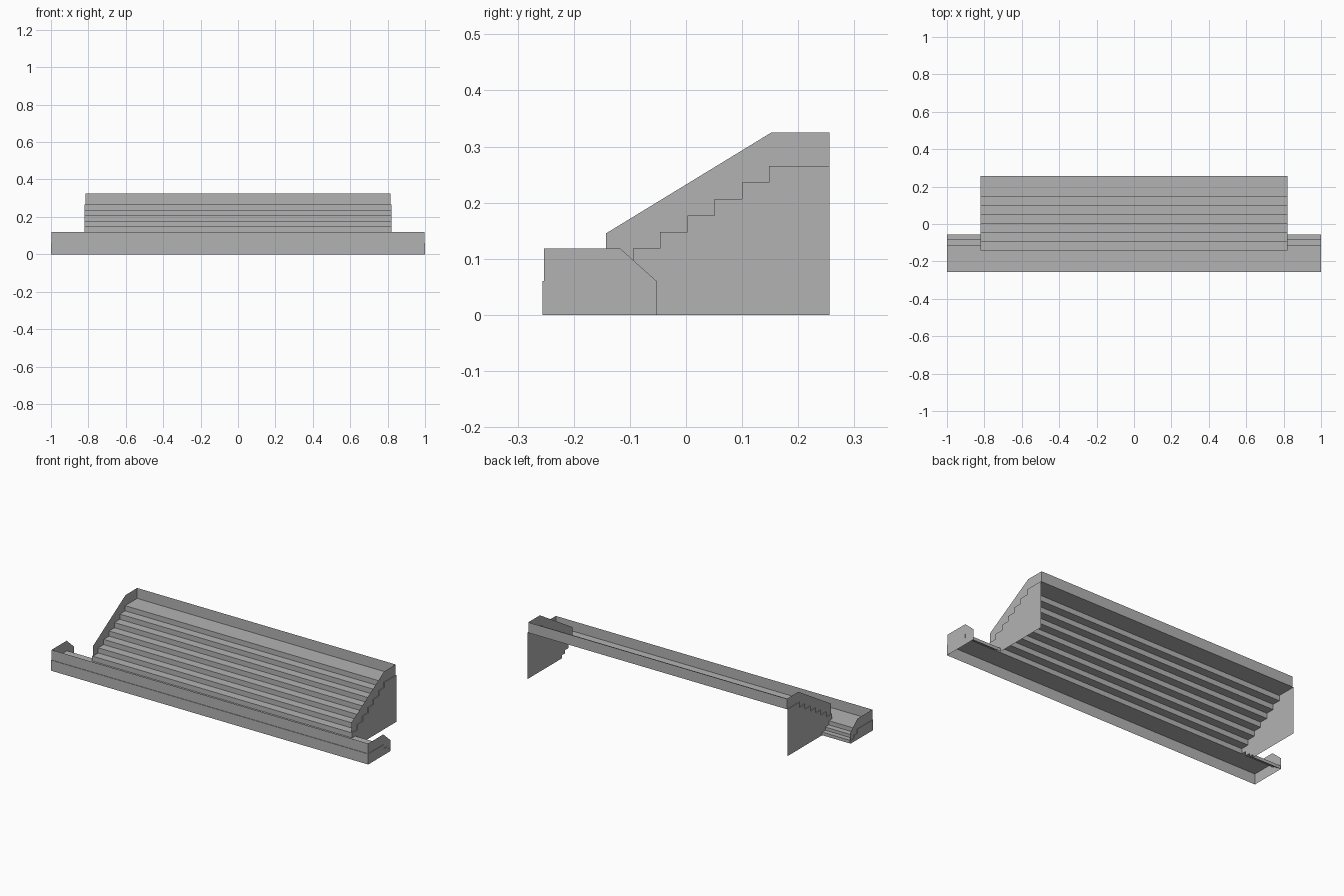
import bpy

cube = bpy.data.objects.get("Cube")
if cube:
    bpy.data.objects.remove(cube, do_unlink=True)

# One concrete colour
concrete = bpy.data.materials.new("concrete_grey")
concrete.use_nodes = True
concrete.diffuse_color = (0.45, 0.45, 0.45, 1)
concrete.node_tree.nodes["Principled BSDF"].inputs["Base Color"].default_value = (0.45, 0.45, 0.45, 1)


def add_mesh(name, verts, faces):
    mesh = bpy.data.meshes.new(name)
    mesh.from_pydata(verts, [], faces)
    mesh.materials.append(concrete)
    obj = bpy.data.objects.new(name, mesh)
    bpy.context.collection.objects.link(obj)
    return obj


def sweep(name, profile, x0, x1):
    """Sheet made by sweeping a (y, z) profile along x."""
    verts = [(x, y, z) for y, z in profile for x in (x0, x1)]
    faces = [(2 * i, 2 * i + 1, 2 * i + 3, 2 * i + 2) for i in range(len(profile) - 1)]
    return add_mesh(name, verts, faces)


def side_panels(name, outline, x):
    """Mirrored pair of flat panels from a (y, z) outline, facing outward."""
    for side, sign in (("left", 1), ("right", -1)):
        pts = outline if sign > 0 else outline[::-1]
        add_mesh(f"{name}_{side}", [(sign * x, y, z) for y, z in pts], [tuple(range(len(pts)))])


def stairs(y_edges, z_levels):
    """Riser and tread corners from the front to the back."""
    pts = []
    for i, z in enumerate(z_levels):
        pts += [(y_edges[i], z), (y_edges[i + 1], z)]
    return pts


FRONT, BACK = -0.256, 0.256
FLOOR, RAIL = 0.06, 0.118
STAND_X, END_X = 0.82, 1.0

# Seven seating tiers rising to the back
tier_y = [-0.143 + 0.0485 * i for i in range(7)] + [BACK]
tier_z = [0.0885 + 0.0295 * i for i in range(7)]
tiers = stairs(tier_y, tier_z)
# Two small steps going down behind the walkway
steps = [(-0.115, FLOOR)] + stairs([-0.115, -0.083, -0.055], [0.036, 0.018]) + [(-0.055, 0)]

# Walkway with its low front wall
sweep("walkway", [(FRONT, 0), (FRONT, FLOOR), (tier_y[0], FLOOR)], -END_X, END_X)
for side, sign in (("left", 1), ("right", -1)):
    x0, x1 = sorted((sign * STAND_X, sign * END_X))
    sweep(f"walkway_steps_{side}", [(tier_y[0], FLOOR)] + steps, x0, x1)
side_panels("walkway_end", [(FRONT, 0)] + steps[::-1] + [(FRONT, FLOOR)], END_X)

# Seating tiers and the walls that carry them
sweep("seating_tiers", [(tier_y[0], FLOOR)] + tiers, -STAND_X, STAND_X)
side_panels("stand_side_wall",
            [(tier_y[0], FLOOR)] + steps + [(BACK, 0)] + tiers[::-1], STAND_X)

# Sloped side parapets and back parapet of the stand
side_panels("stand_parapet", tiers + [(BACK, 0.325), (0.152, 0.325), (tier_y[0], 0.145)], 0.815)
sweep("back_parapet", [(BACK, tier_z[-1]), (BACK, 0.325)], -0.815, 0.815)

# Parapet round the walkway
sweep("front_parapet", [(-0.253, FLOOR), (-0.253, RAIL)], -0.998, 0.998)
side_panels("walkway_parapet",
            [(-0.253, FLOOR)] + steps + [(-0.052, 0), (-0.052, FLOOR), (-0.117, RAIL), (-0.253, RAIL)], 0.998)
